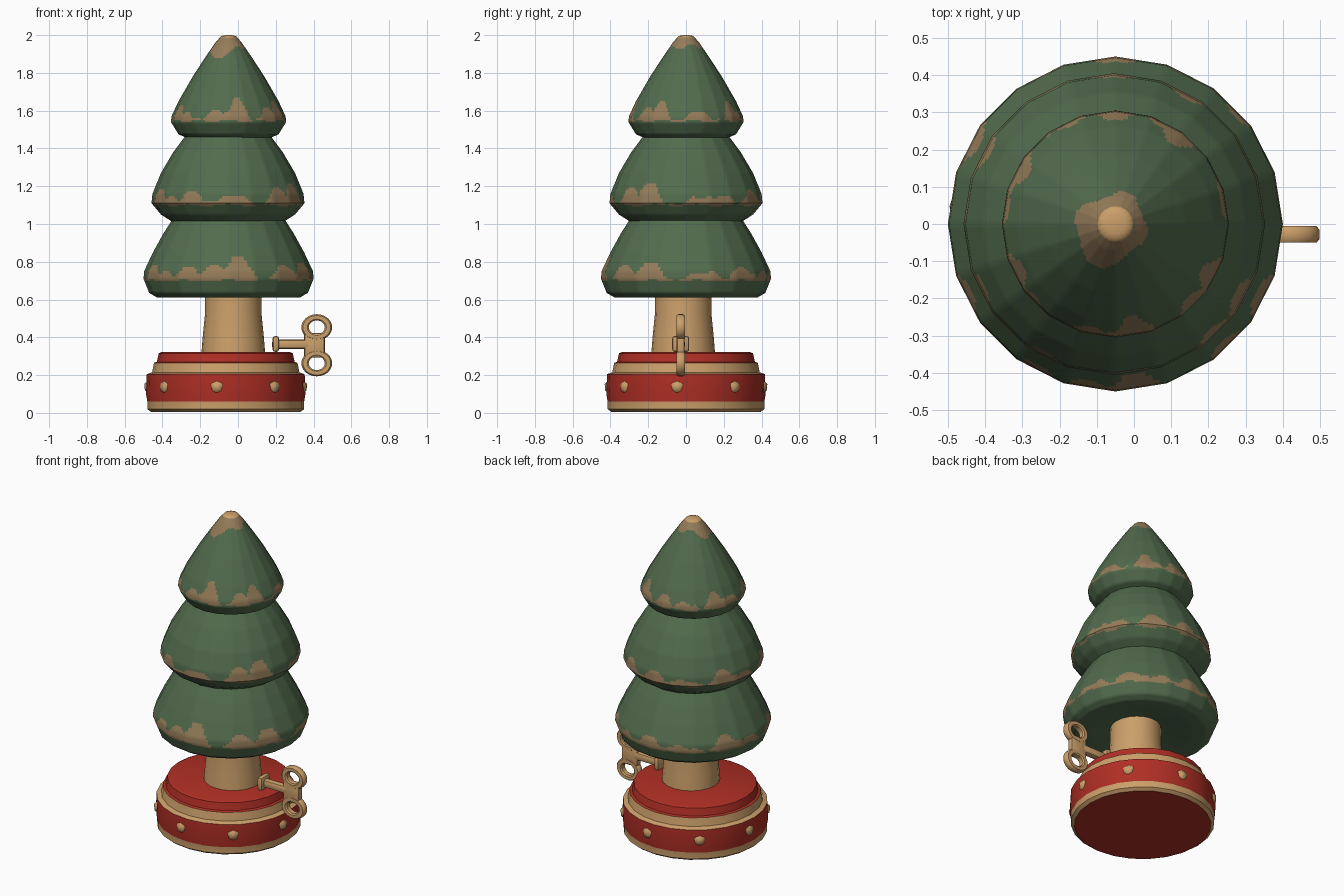
import bpy
import bmesh
from math import sin, cos, pi, radians, degrees, atan2
from mathutils import Matrix, Vector

cube = bpy.data.objects.get("Cube")
if cube:
    bpy.data.objects.remove(cube, do_unlink=True)


def material(name, rgb):
    m = bpy.data.materials.new(name)
    m.use_nodes = True
    m.diffuse_color = (*rgb, 1)
    m.node_tree.nodes["Principled BSDF"].inputs["Base Color"].default_value = (*rgb, 1)
    return m


GREEN = material("pine green", (0.085, 0.15, 0.075))
WORN = material("worn brown", (0.30, 0.2, 0.1))
WOOD = material("light wood", (0.60, 0.35, 0.145))
RED = material("painted red", (0.43, 0.028, 0.018))


def finish(name, bm, mats, angle=40):
    bmesh.ops.recalc_face_normals(bm, faces=bm.faces[:])
    mesh = bpy.data.meshes.new(name)
    bm.to_mesh(mesh)
    bm.free()
    for m in mats:
        mesh.materials.append(m)
    ob = bpy.data.objects.new(name, mesh)
    bpy.context.collection.objects.link(ob)
    bpy.ops.object.select_all(action="DESELECT")
    ob.select_set(True)
    bpy.context.view_layer.objects.active = ob
    bpy.ops.object.shade_smooth_by_angle(angle=radians(angle))
    return ob


def refine(profile, step):
    """Insert evenly spaced points along a (radius, z) profile."""
    out = [profile[0]]
    for a, b in zip(profile, profile[1:]):
        a, b = Vector(a), Vector(b)
        n = max(1, round((b - a).length / step))
        out += [tuple(a.lerp(b, i / n)) for i in range(1, n + 1)]
    return out


def lathe(profile, center, segments, sides, closed=False):
    """Revolve a profile; the cross-section is a polygon with the given sides."""
    bm = bmesh.new()
    wedge = 2 * pi / sides
    rings = []
    for r, z in profile:
        ring = []
        for i in range(segments):
            a = 2 * pi * i / segments
            k = cos(wedge / 2) / cos(a % wedge - wedge / 2)
            ring.append(bm.verts.new((center[0] + r * k * cos(a),
                                      center[1] + r * k * sin(a), z)))
        rings.append(ring)
    pairs = list(zip(rings, rings[1:]))
    if closed:
        pairs.append((rings[-1], rings[0]))
    for low, high in pairs:
        for i in range(segments):
            j = (i + 1) % segments
            bm.faces.new((low[i], low[j], high[j], high[i]))
    if not closed:
        bm.faces.new(rings[0])
        bm.faces.new(rings[-1])
    return bm


# Tree tiers: worn paint rises from each rim in uneven bumps
def tier(name, profile, center, rim, bumps, tip=False):
    bm = lathe(refine(profile, 0.012), center, 160, 20)
    bumps = bumps + [(90, .07), (112, .04), (150, .09), (172, .05), (205, .08)]
    for f in bm.faces:
        c = f.calc_center_median()
        a = degrees(atan2(c.y - center[1], c.x - center[0])) % 360
        edge = 0.022 + 0.022 * sin(radians(a * 7)) + 0.008 * sin(radians(a * 23))
        for b, h in bumps:
            d = abs((a - b + 180) % 360 - 180)
            edge = max(edge, h * min(1, 1.35 * (1 - d / 14)))
        low = rim + 0.006 * sin(radians(a * 11))
        if low < c.z < rim + edge:
            f.material_index = 1
        if tip and c.z > 1.94 - 0.05 * max(0, cos(radians(a - 225))) + 0.015 * sin(radians(a * 4)):
            f.material_index = 2 if c.z > 1.985 else 1
    return finish(name, bm, [GREEN, WORN, WOOD])


tier("lower_tier",
     [(.13, .64), (.30, .615), (.38, .612), (.42, .635), (.45, .71), (.447, .75),
      (.40, .85), (.345, .95), (.30, 1.02), (.27, 1.07)],
     (-.05, 0), .70, [(241, .07), (260, .08), (277, .125), (312, .08), (334, .10), (13, .03), (42, .07)])
tier("middle_tier",
     [(.24, 1.04), (.30, 1.015), (.355, 1.05), (.405, 1.11), (.40, 1.16), (.355, 1.27),
      (.29, 1.38), (.23, 1.46), (.20, 1.50)],
     (-.053, 0), 1.10, [(241, .07), (278, .05), (312, .09), (330, .12), (30, .05), (60, .08)])
tier("top_tier",
     [(.16, 1.48), (.22, 1.455), (.265, 1.475), (.305, 1.54), (.302, 1.57), (.265, 1.65),
      (.19, 1.78), (.125, 1.88), (.07, 1.96), (.04, 1.995), (.015, 2.0)],
     (-.05, 0), 1.545, [(256, .06), (280, .12), (315, .07), (332, .10), (10, .05), (55, .10)], True)

# Trunk
finish("trunk", lathe([(.17, .30), (.162, .40), (.15, .52), (.148, .66)],
                      (-.025, -.015), 20, 20), [WOOD])

# Round base with two wooden bands
BASE = (-.065, 0)
bm = lathe([(.395, .005), (.415, .02), (.415, .06), (.422, .10), (.418, .205), (.39, .215),
            (.38, .265), (.365, .27), (.355, .315), (.34, .322)], BASE, 48, 24)
for f in bm.faces:
    z = f.calc_center_median().z
    if len(f.verts) == 4 and (.006 < z < .06 or .206 < z < .267):
        f.material_index = 1
finish("base", bm, [RED, WOOD], 35)

# Studs around the base
for i in range(8):
    a = radians(-96.5 + 45 * i)
    bm = bmesh.new()
    bmesh.ops.create_icosphere(bm, subdivisions=1, radius=1)
    place = (Matrix.Translation((BASE[0] + .41 * cos(a), .41 * sin(a), .137))
             @ Matrix.Rotation(a, 4, "Z") @ Matrix.Diagonal((.026, .037, .037, 1)))
    bmesh.ops.transform(bm, matrix=place, verts=bm.verts[:])
    finish("stud_%d" % (i + 1), bm, [WOOD], 50)


# Wind-up key
def block(name, center, size, bevel):
    bm = bmesh.new()
    bmesh.ops.create_cube(bm, size=1)
    bmesh.ops.transform(bm, matrix=Matrix.Translation(center) @ Matrix.Diagonal((*size, 1)),
                        verts=bm.verts[:])
    bmesh.ops.bevel(bm, geom=bm.edges[:], offset=bevel, segments=2, affect="EDGES", profile=.5)
    return finish(name, bm, [WOOD])


KEY_Y = -.028
for name, z in (("key_upper_loop", .453), ("key_lower_loop", .263)):
    section = [(.037, -.015), (.044, -.022), (.064, -.022), (.071, -.012),
               (.071, .012), (.064, .022), (.044, .022), (.037, .015)]
    bm = lathe(section, (0, 0), 24, 24, closed=True)
    place = (Matrix.Translation((.417, KEY_Y, z)) @ Matrix.Rotation(pi / 2, 4, "X")
             @ Matrix.Diagonal((1.15, .98, 1, 1)))
    bmesh.ops.transform(bm, matrix=place, verts=bm.verts[:])
    finish(name, bm, [WOOD])
block("key_neck", (.405, KEY_Y, .358), (.11, .042, .13), .012)
block("key_shaft", (.28, KEY_Y, .363), (.20, .045, .05), .015)
block("key_collar", (.20, KEY_Y, .365), (.035, .09, .085), .015)
